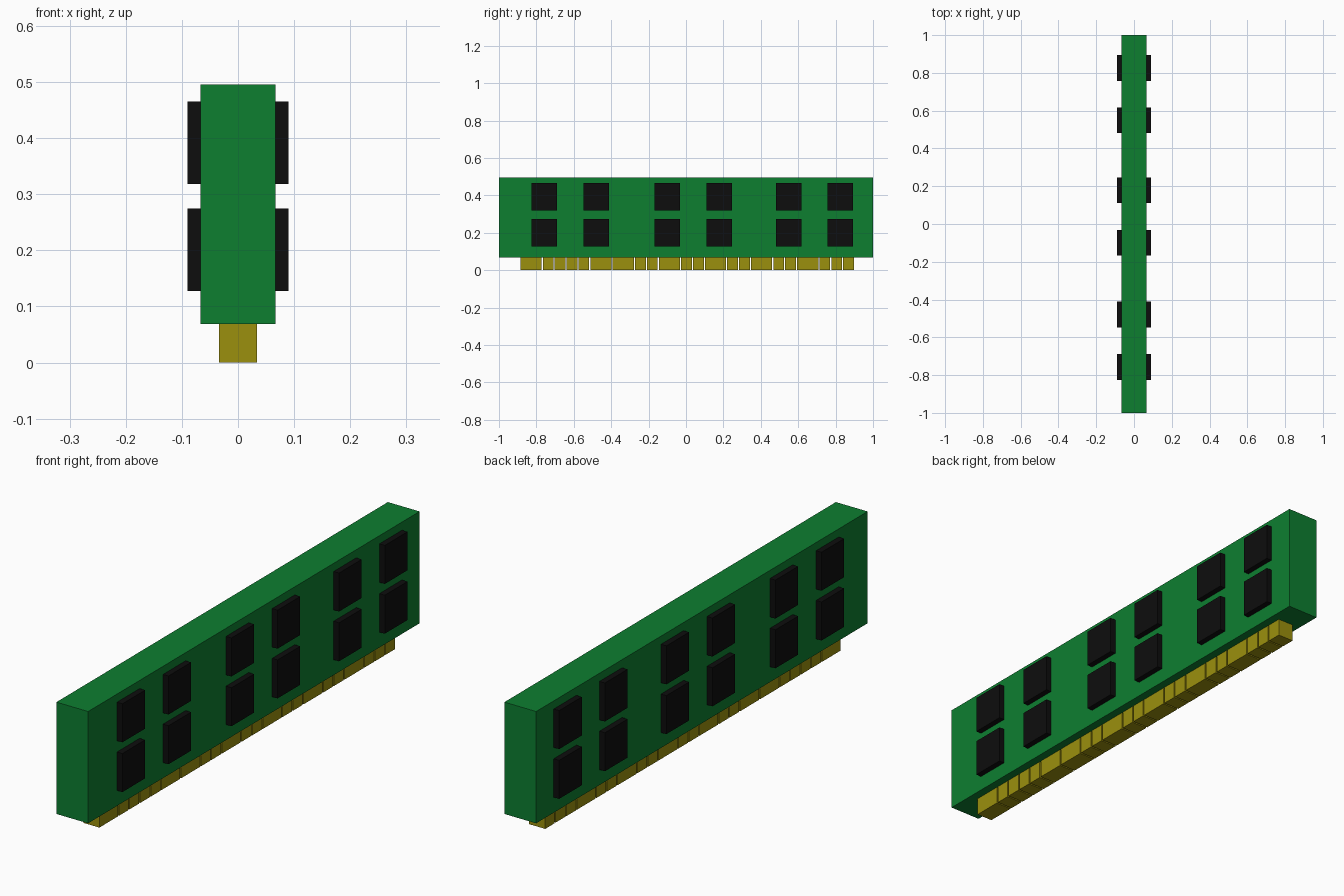
import bpy
import bmesh

if "Cube" in bpy.data.objects:
    bpy.data.objects.remove(bpy.data.objects["Cube"])


def material(name, color):
    m = bpy.data.materials.new(name)
    m.diffuse_color = (*color, 1)
    m.use_nodes = True
    m.node_tree.nodes["Principled BSDF"].inputs["Base Color"].default_value = m.diffuse_color
    return m


def box(name, lo, hi, mat):
    """Axis-aligned box between two opposite corners."""
    mesh = bpy.data.meshes.new(name)
    bm = bmesh.new()
    bmesh.ops.create_cube(bm, size=1)
    for v in bm.verts:
        v.co = [lo[i] + (v.co[i] + 0.5) * (hi[i] - lo[i]) for i in range(3)]
    bm.to_mesh(mesh)
    bm.free()
    mesh.materials.append(mat)
    obj = bpy.data.objects.new(name, mesh)
    bpy.context.collection.objects.link(obj)
    return obj


green = material("board_green", (0.004, 0.21, 0.03))
black = material("chip_black", (0.004, 0.004, 0.004))
gold = material("contact_gold", (0.33, 0.28, 0.004))

# Circuit board
HALF = 0.067
box("circuit_board", (-HALF, -1, 0.069), (HALF, 1, 0.496), green)

# Memory chips: two rows of six on each face
CHIP_Y = (-0.826, -0.548, -0.168, 0.110, 0.481, 0.757)
for side, inner, outer in (("left", -0.09, -HALF), ("right", HALF, 0.09)):
    for row, z in (("lower", 0.128), ("upper", 0.318)):
        for i, y in enumerate(CHIP_Y, 1):
            box(f"chip_{side}_{row}_{i}", (inner, y, z),
                (outer, y + 0.137, z + 0.147), black)

# Edge contacts: wide (w) and narrow (n) pads with thin gaps
PITCH = {"w": 0.1195, "n": 0.0635}
y = -0.885
for i, kind in enumerate("wnn" + "nnw" + "wnn" * 5 + "n", 1):
    box(f"edge_contact_{i}", (-0.034, y, 0), (0.034, y + PITCH[kind] - 0.006, 0.069), gold)
    y += PITCH[kind]
